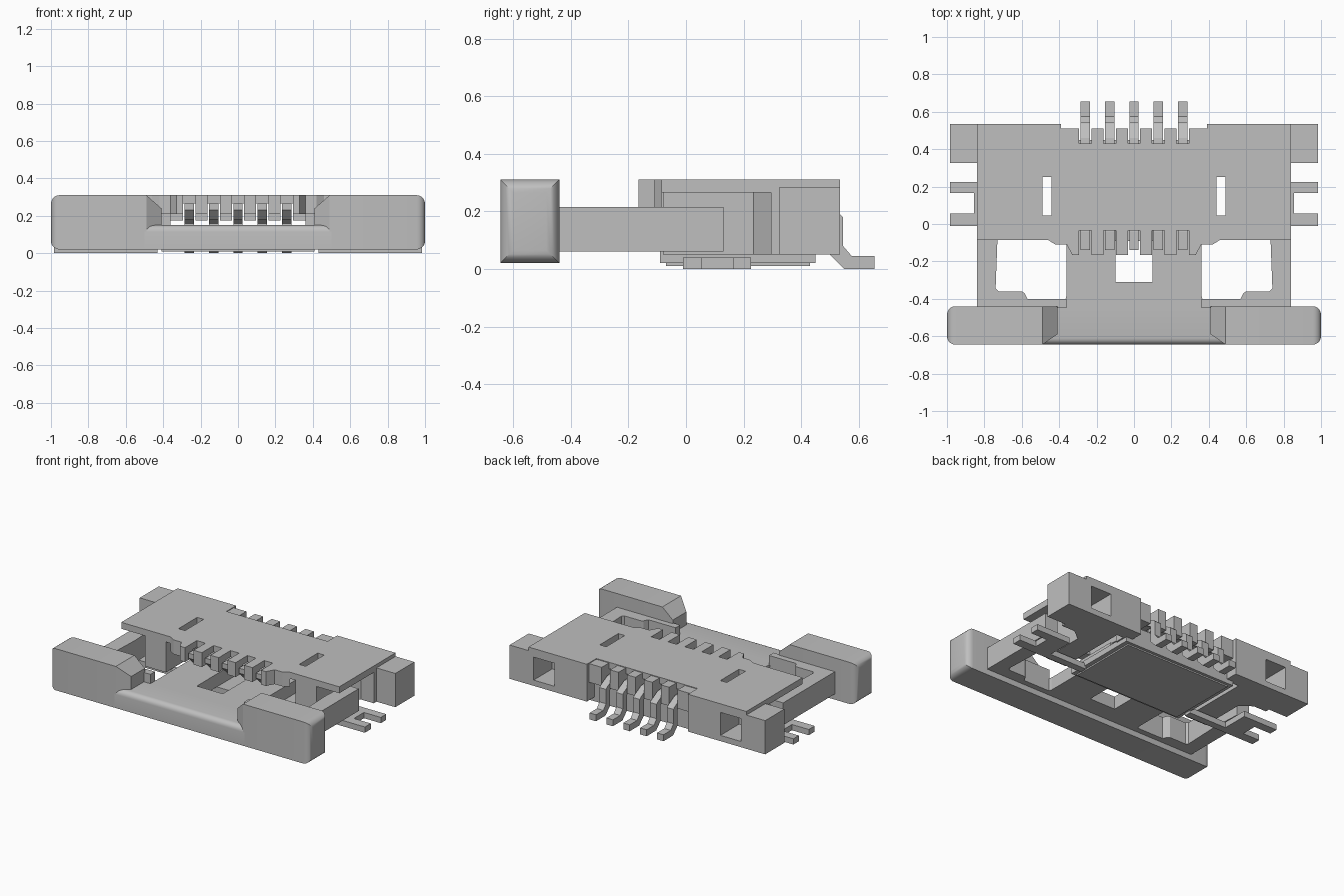
import bpy, bmesh, math

cube = bpy.data.objects.get("Cube")
if cube:
    bpy.data.objects.remove(cube, do_unlink=True)

GREY = (0.52, 0.52, 0.52, 1)
mat = bpy.data.materials.new("plain grey")
mat.use_nodes = True
mat.diffuse_color = GREY
mat.node_tree.nodes["Principled BSDF"].inputs["Base Color"].default_value = GREY

PITCH = 0.13
CONTACTS = [PITCH * i for i in range(-2, 3)]


def finish(name, bm):
    bmesh.ops.recalc_face_normals(bm, faces=bm.faces)
    mesh = bpy.data.meshes.new(name)
    bm.to_mesh(mesh)
    bm.free()
    mesh.materials.append(mat)
    ob = bpy.data.objects.new(name, mesh)
    bpy.context.collection.objects.link(ob)
    return ob


def extrude(name, points, lo, hi, axis="z"):
    """Extrude a flat outline: xy along z, or yz along x."""
    bm = bmesh.new()
    place = (lambda p: (p[0], p[1], lo)) if axis == "z" else (lambda p: (lo, p[0], p[1]))
    face = bm.faces.new([bm.verts.new(place(p)) for p in points])
    new = bmesh.ops.extrude_face_region(bm, geom=[face])["geom"]
    vec = (0, 0, hi - lo) if axis == "z" else (hi - lo, 0, 0)
    bmesh.ops.translate(bm, vec=vec, verts=[v for v in new if isinstance(v, bmesh.types.BMVert)])
    return finish(name, bm)


def box(name, x, y, z):
    return extrude(name, [(x[0], y[0]), (x[1], y[0]), (x[1], y[1]), (x[0], y[1])], *z)


def hull(name, points):
    bm = bmesh.new()
    for p in points:
        bm.verts.new(p)
    bmesh.ops.convex_hull(bm, input=bm.verts)
    return finish(name, bm)


def use(ob):
    bpy.ops.object.select_all(action="DESELECT")
    ob.select_set(True)
    bpy.context.view_layer.objects.active = ob


def cut(ob, cutter):
    mod = ob.modifiers.new("cut", "BOOLEAN")
    mod.operation, mod.object, mod.solver = "DIFFERENCE", cutter, "EXACT"
    use(ob)
    bpy.ops.object.modifier_apply(modifier=mod.name)
    bpy.data.objects.remove(cutter, do_unlink=True)


def round_edges(ob, width, rule):
    """Round the edges whose two ends both satisfy the rule."""
    bm = bmesh.new()
    bm.from_mesh(ob.data)
    edges = [e for e in bm.edges if all(rule(v.co) for v in e.verts)]
    bmesh.ops.bevel(bm, geom=edges, offset=width, segments=5, profile=0.5, affect="EDGES")
    bm.to_mesh(ob.data)
    bm.free()
    use(ob)
    bpy.ops.object.shade_smooth_by_angle(angle=math.radians(35))


def mirrored(ob, name):
    ob.name = "left_" + name
    twin = ob.copy()
    twin.data = ob.data.copy()
    twin.data.transform(((-1, 0, 0, 0), (0, 1, 0, 0), (0, 0, 1, 0), (0, 0, 0, 1)))
    twin.data.flip_normals()
    twin.name = "right_" + name
    bpy.context.collection.objects.link(twin)


# Slider: low middle bar, raised ears and sloped ear shoulders
bar = box("slider_bar", (-0.5, 0.5), (-0.645, -0.44), (0.02, 0.15))
round_edges(bar, 0.035, lambda c: c.y < -0.6 and c.z > 0.1)
ear = box("ear", (0.49, 1), (-0.645, -0.44), (0.02, 0.31))
round_edges(ear, 0.045, lambda c: c.x > 0.99)
mirrored(ear, "slider_ear")
shoulder = hull("shoulder", [(0.41, -0.59, 0.13), (0.41, -0.44, 0.13), (0.41, -0.59, 0.24),
                             (0.41, -0.44, 0.24), (0.49, -0.645, 0.13), (0.49, -0.44, 0.13),
                             (0.49, -0.645, 0.31), (0.49, -0.44, 0.31)])
mirrored(shoulder, "slider_shoulder")

# Slider arms with their stepped root
arm = [(0.36, -0.45), (0.84, -0.45), (0.84, 0.13), (0.74, 0.13), (0.73, -0.08),
       (0.74, -0.345), (0.725, -0.36), (0.6, -0.36), (0.585, -0.37), (0.57, -0.4), (0.36, -0.4)]
mirrored(extrude("arm", arm, 0.06, 0.215), "slider_arm")

# Slider tongue with a square notch
tongue = [(-0.38, -0.45), (0.38, -0.45), (0.36, -0.38), (0.36, 0.2), (0.1, 0.2), (0.1, -0.31),
          (-0.1, -0.31), (-0.1, 0.2), (-0.36, 0.2), (-0.36, -0.38)]
extrude("slider_tongue", tongue, 0.06, 0.15)

# Housing floor, with a shallow raised border underneath
box("housing_floor", (-0.44, 0.44), (-0.09, 0.45), (0.02, 0.06))
box("floor_pad", (-0.41, 0.41), (-0.07, 0.43), (0.01, 0.03))
box("rear_wall", (-0.45, 0.45), (0.36, 0.45), (0.05, 0.15))

# Housing sides: inner wall, sloped post and rear block with a window
side_outline = [(0.5, -0.08), (0.66, -0.08), (0.66, 0.235), (0.74, 0.295), (0.84, 0.295),
                (0.84, 0.535), (0.39, 0.535), (0.39, 0.43), (0.5, 0.43)]
side = extrude("side", side_outline, 0.05, 0.27)
cut(side, box("window_cutter", (0.64, 0.8), (0.33, 0.6), (0.09, 0.25)))
mirrored(side, "housing_side")
mirrored(box("block", (0.83, 0.985), (0.325, 0.535), (0.05, 0.285)), "rear_block")

# Cover plate: notched front edge, recessed rear edge, two slots
front = [(-0.84, -0.085), (-0.46, -0.085), (-0.42, -0.11), (-0.36, -0.11), (-0.33, -0.165)]
outline = list(front)
for c in CONTACTS:
    outline += [(c - 0.033, -0.165), (c - 0.033, -0.035), (c + 0.033, -0.035), (c + 0.033, -0.165)]
outline += [(-x, y) for x, y in reversed(front)]
outline += [(0.84, 0.535), (0.39, 0.535), (0.39, 0.43), (-0.39, 0.43), (-0.39, 0.535), (-0.84, 0.535)]
cover = extrude("cover_plate", outline, 0.265, 0.31)
for s in (-1, 1):
    xs = sorted((s * 0.44, s * 0.49))
    cut(cover, box("slot_cutter", xs, (0.045, 0.25), (0.2, 0.4)))

# Hanging front teeth and rear teeth between the contacts
for i in range(4):
    c = CONTACTS[i] + PITCH / 2
    box(f"front_tooth_{i + 1}", (c - 0.032, c + 0.032), (-0.165, -0.09), (0.21, 0.27))
    box(f"rear_tooth_{i + 1}", (c - 0.032, c + 0.032), (0.41, 0.51), (0.175, 0.305))
lip = [(0.293, -0.165), (0.33, -0.165), (0.36, -0.11), (0.42, -0.11), (0.46, -0.085), (0.293, -0.085)]
mirrored(extrude("lip", lip, 0.21, 0.27), "front_lip")
mirrored(box("end_tooth", (0.293, 0.395), (0.41, 0.51), (0.175, 0.305)), "rear_end_tooth")

# Contacts: soldering tail, upright and spring beam with a raised tip
profile = [(0.655, 0), (0.655, 0.045), (0.575, 0.045), (0.545, 0.08), (0.545, 0.18), (0.535, 0.19),
           (0.46, 0.23), (0.3, 0.24), (0, 0.25), (-0.04, 0.265), (-0.14, 0.265), (-0.14, 0.23),
           (-0.09, 0.18), (-0.05, 0.18), (0, 0.21), (0.3, 0.2), (0.45, 0.19), (0.5, 0.16),
           (0.5, 0.05), (0.55, 0)]
for i, c in enumerate(CONTACTS):
    extrude(f"contact_{i + 1}", profile, c - 0.025, c + 0.025, "x")

# Side anchor plates with two prongs each
anchor = [(0.43, -0.01), (0.985, -0.01), (0.985, 0.055), (0.855, 0.055), (0.855, 0.165),
          (0.985, 0.165), (0.985, 0.225), (0.72, 0.225), (0.72, 0.04), (0.43, 0.04)]
mirrored(extrude("anchor", anchor, 0, 0.04), "anchor_plate")
